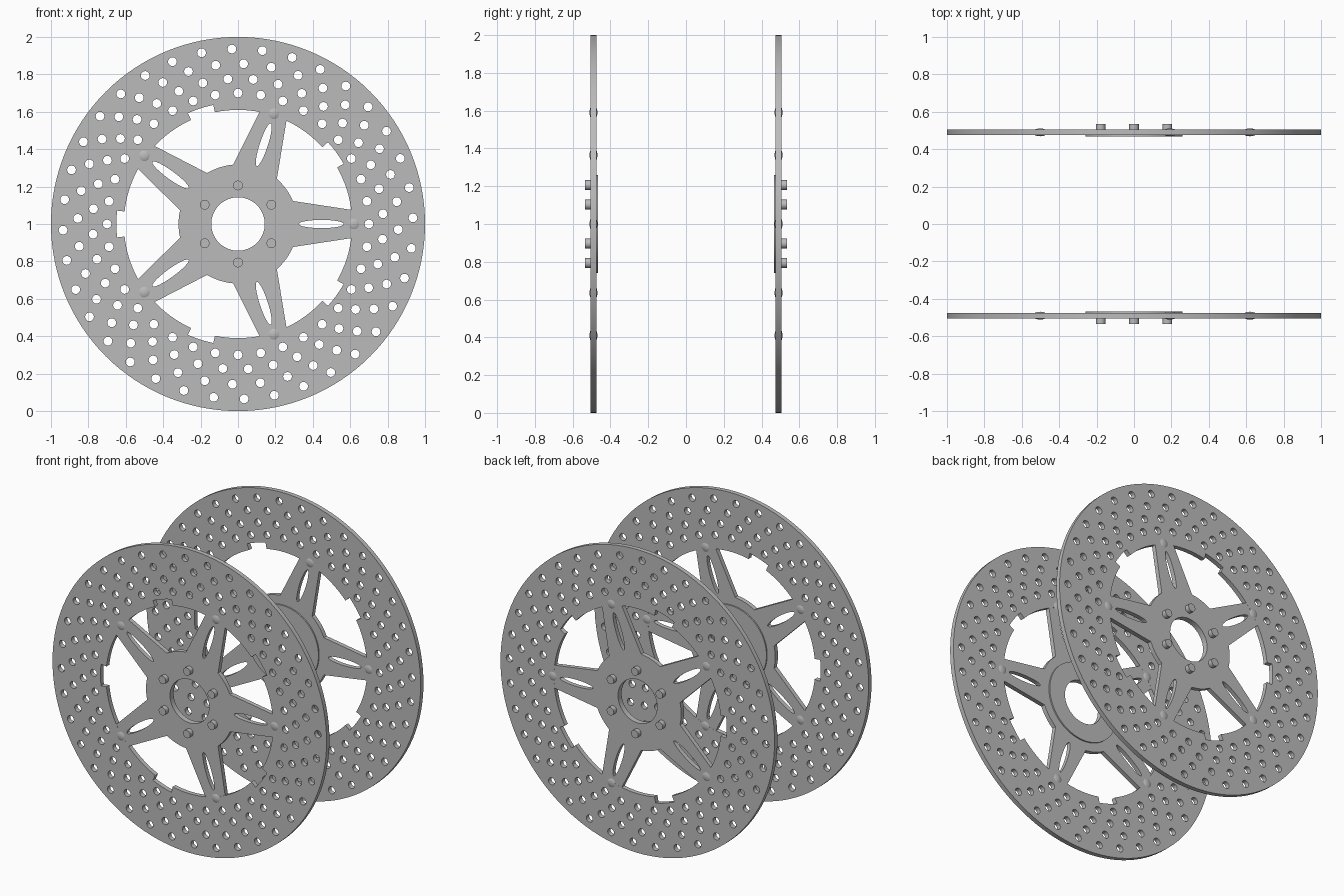
import bpy
from math import cos, sin, radians, pi

if "Cube" in bpy.data.objects:
    bpy.data.objects.remove(bpy.data.objects["Cube"], do_unlink=True)

steel = bpy.data.materials.new("brushed grey steel")
steel.use_nodes = True
GREY = (0.5, 0.5, 0.5, 1)
steel.diffuse_color = GREY
steel.node_tree.nodes["Principled BSDF"].inputs["Base Color"].default_value = GREY


def polar(r, deg):
    return r * cos(radians(deg)), r * sin(radians(deg))


def circle(r, n, cx=0, cy=0):
    return [(cx + r * cos(2 * pi * i / n), cy + r * sin(2 * pi * i / n)) for i in range(n)]


def arc(r, a, b, n):
    return [polar(r, a + (b - a) * i / n) for i in range(n + 1)]


def turn(points, deg):
    c, s = cos(radians(deg)), sin(radians(deg))
    return [(x * c - y * s, x * s + y * c) for x, y in points]


def finish(obj, name):
    obj.name = obj.data.name = name
    obj.data.materials.clear()
    obj.data.materials.append(steel)
    bpy.ops.object.select_all(action="DESELECT")
    obj.select_set(True)
    bpy.context.view_layer.objects.active = obj
    bpy.ops.object.shade_smooth_by_angle(angle=radians(30))
    return obj


def plate(name, loops, y0, y1):
    """Flat upright plate; the first loop is the outline, the rest are holes."""
    curve = bpy.data.curves.new(name, "CURVE")
    curve.dimensions, curve.fill_mode = "2D", "BOTH"
    curve.extrude = abs(y1 - y0) / 2
    for loop in loops:
        spline = curve.splines.new("POLY")
        spline.points.add(len(loop) - 1)
        for point, (x, y) in zip(spline.points, loop):
            point.co = (x, y, 0, 1)
        spline.use_cyclic_u = True
    obj = bpy.data.objects.new(name, curve)
    bpy.context.collection.objects.link(obj)
    obj.location = (0, (y0 + y1) / 2, 1)
    obj.rotation_euler = (pi / 2, 0, 0)
    bpy.ops.object.select_all(action="DESELECT")
    obj.select_set(True)
    bpy.context.view_layer.objects.active = obj
    bpy.ops.object.convert(target="MESH")
    obj = bpy.context.object
    bpy.ops.object.mode_set(mode="EDIT")
    bpy.ops.mesh.select_all(action="SELECT")
    bpy.ops.mesh.remove_doubles(threshold=0.0001)
    bpy.ops.mesh.normals_make_consistent(inside=False)
    bpy.ops.object.mode_set(mode="OBJECT")
    return finish(obj, name)


# Friction ring: pocketed inner edge and four staggered rows of holes
inner_edge = []
for k in range(5):
    inner_edge += arc(0.61, 72 * k - 29.7, 72 * k + 29.7, 20)
    inner_edge += arc(0.65, 72 * k + 29.7, 72 * k + 42.3, 6)
drilled = [circle(0.0235, 16, *polar(r, 10 * k + shift))
           for r, shift in ((0.70, 0), (0.777, 4), (0.857, 8), (0.936, 12))
           for k in range(36)]
ring_loops = [circle(1, 128), inner_edge] + drilled

# Carrier: hub with five tapered, slotted spokes
spoke = [(0.294, -0.123), (0.642, -0.07), (0.642, 0.07), (0.294, 0.123)]
slot = [(0.446 + 0.12 * x, 0.022 * y) for x, y in circle(1, 32)]
outline = []
for k in range(5):
    outline += turn(spoke + arc(0.318, 24, 48, 8), 72 * k)
bore = circle(0.143, 48)
carrier_loops = [outline, bore] + [turn(slot, 72 * k) for k in range(5)]

for side, s in (("front", -1), ("rear", 1)):
    plate(side + "_friction_ring", ring_loops, s * 0.475, s * 0.505)
    plate(side + "_carrier", carrier_loops, s * 0.4755, s * 0.5045)
    # Raised boss on the inward face of the hub
    plate(side + "_hub_boss", [circle(0.26, 64), bore], s * 0.467, s * 0.49)
    # Mounting bolts around the bore
    for k in range(6):
        x, z = polar(0.206, 60 * k + 30)
        bpy.ops.mesh.primitive_cylinder_add(
            vertices=24, radius=0.026, depth=0.045,
            location=(x, s * 0.5125, 1 + z), rotation=(pi / 2, 0, 0))
        finish(bpy.context.object, f"{side}_bolt_{k + 1}")
    # Low domed rivets joining spokes to ring
    for k in range(5):
        x, z = polar(0.62, 72 * k)
        bpy.ops.mesh.primitive_uv_sphere_add(
            segments=24, ring_count=12, radius=1,
            location=(x, s * 0.49, 1 + z), rotation=(pi / 2, 0, 0))
        rivet = bpy.context.object
        rivet.scale = (0.04, 0.04, 0.021)
        finish(rivet, f"{side}_rivet_{k + 1}")
